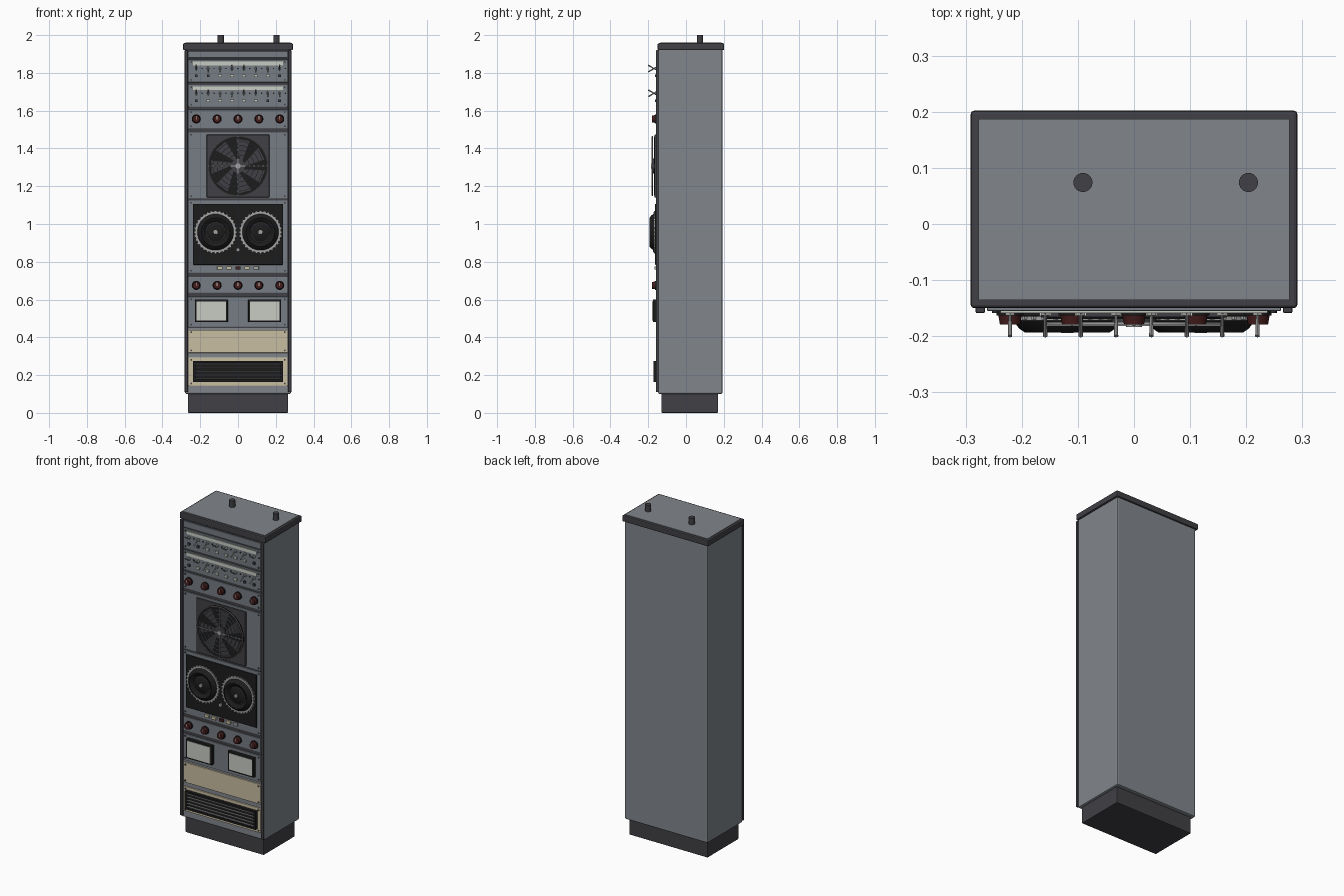
import bpy, bmesh, math
from mathutils import Matrix, Vector

cube = bpy.data.objects.get("Cube")
if cube:
    bpy.data.objects.remove(cube)


def material(name, rgb):
    m = bpy.data.materials.new(name)
    m.use_nodes = True
    m.diffuse_color = (*rgb, 1)
    m.node_tree.nodes["Principled BSDF"].inputs["Base Color"].default_value = (*rgb, 1)
    return m


GREY = material("cabinet grey", (.22, .24, .26))
PANEL = material("panel blue grey", (.18, .205, .23))
DARK = material("charcoal", (.052, .05, .058))
BLACK = material("black", (.012, .012, .012))
BEIGE = material("beige", (.58, .51, .36))
WHITE = material("off white", (.58, .6, .55))
RED = material("dark red", (.06, .012, .012))
METAL = material("metal", (.36, .37, .36))
FRONT = -0.155  # face of the equipment panels


def finish(name, bm, mat, bevel=0):
    bmesh.ops.recalc_face_normals(bm, faces=bm.faces)
    mesh = bpy.data.meshes.new(name)
    bm.to_mesh(mesh)
    bm.free()
    mesh.materials.append(mat)
    ob = bpy.data.objects.new(name, mesh)
    bpy.context.collection.objects.link(ob)
    if bevel:
        mod = ob.modifiers.new("edge", "BEVEL")
        mod.width, mod.segments = bevel, 2
    return ob


def box(name, mat, x, y, z, bevel=0):
    """Box from (low, high) ranges."""
    bm = bmesh.new()
    size = [r[1] - r[0] for r in (x, y, z)]
    mid = [(r[0] + r[1]) / 2 for r in (x, y, z)]
    bmesh.ops.create_cube(bm, size=1, matrix=Matrix.Translation(mid) @ Matrix.Diagonal((*size, 1)))
    return finish(name, bm, mat, bevel)


def plate(name, mat, cx, cz, w, h, out, back=FRONT, bevel=0):
    """Front-facing plate that stands out to y = out."""
    return box(name, mat, (cx - w / 2, cx + w / 2), (out, back), (cz - h / 2, cz + h / 2), bevel)


def rod(name, mat, a, b, r, r2=None, sides=16):
    a, b = Vector(a), Vector(b)
    bm = bmesh.new()
    turn = (b - a).to_track_quat("Z", "Y").to_matrix().to_4x4()
    bmesh.ops.create_cone(bm, cap_ends=True, segments=sides, radius1=r, radius2=r if r2 is None else r2,
                          depth=(b - a).length, matrix=Matrix.Translation((a + b) / 2) @ turn)
    return smooth(finish(name, bm, mat))


def smooth(ob):
    bpy.ops.object.select_all(action="DESELECT")
    ob.select_set(True)
    bpy.context.view_layer.objects.active = ob
    bpy.ops.object.shade_smooth_by_angle(angle=math.radians(35))
    return ob


def lathe(name, mat, cx, cz, profile, closed=False, steps=40):
    """Turn (radius, y) points about a front-to-back axis."""
    bm = bmesh.new()
    vs = [bm.verts.new((cx + r, y, cz)) for r, y in profile]
    pairs = list(zip(vs, vs[1:])) + ([(vs[-1], vs[0])] if closed else [])
    es = [bm.edges.new(p) for p in pairs]
    bmesh.ops.spin(bm, geom=vs + es, cent=(cx, 0, cz), axis=(0, 1, 0), angle=math.tau, steps=steps)
    bmesh.ops.remove_doubles(bm, verts=bm.verts, dist=1e-5)
    return smooth(finish(name, bm, mat))


def ring(name, mat, cx, cz, r_in, r_out, y0, y1):
    return lathe(name, mat, cx, cz, [(r_in, y0), (r_out, y0), (r_out, y1), (r_in, y1)], True)


def screws(name, cx, cz, w, h):
    for sx in (-1, 1):
        for sz in (-1, 1):
            x, z = cx + sx * w / 2, cz + sz * h / 2
            rod(name + "_screw", DARK, (x, FRONT, z), (x, FRONT - .004, z), .005, sides=8)


# Cabinet shell
box("plinth", DARK, (-.265, .265), (-.13, .17), (0, .105), .004)
box("cabinet_body", GREY, (-.28, .28), (-.147, .193), (.1, 1.93), .008)
box("top_cap", DARK, (-.291, .291), (-.15, .202), (1.92, 1.957), .006)
box("top_panel", GREY, (-.277, .277), (-.135, .187), (1.95, 1.96))
for x in (-.091, .204):
    rod("top_peg", DARK, (x, .074, 1.95), (x, .074, 2), .017, sides=24)
for s in (-1, 1):
    plate("side_trim", DARK, s * .274, 1.015, .017, 1.81, -.159, -.145, .003)

# Rack panels: name, low z, high z, colour
for name, lo, hi, mat in (
        ("blank_panel", 1.88, 1.915, PANEL), ("upper_switch_panel", 1.75, 1.87, PANEL),
        ("lower_switch_panel", 1.62, 1.737, PANEL), ("upper_knob_panel", 1.505, 1.605, PANEL),
        ("fan_panel", 1.135, 1.485, PANEL), ("reel_panel", .74, 1.125, PANEL),
        ("lower_knob_panel", .635, .72, PANEL), ("meter_panel", .455, .615, PANEL),
        ("plain_panel", .318, .44, BEIGE), ("vent_panel", .143, .293, BEIGE)):
    plate(name, mat, 0, (lo + hi) / 2, .524, hi - lo, FRONT, -.14, .002)
    if hi - lo > .1:
        screws(name, 0, (lo + hi) / 2, .496, hi - lo - .025)
box("panel_recess", DARK, (-.266, .266), (-.149, -.14), (.45, 1.92))

# Switch rows with label strips, toggles and lamps
for row, top in enumerate((1.85, 1.719)):
    plate("label_strip", WHITE, 0, top, .476, .02, FRONT - .004)
    for i in range(8):
        x, z = -.221 + i * .063, top - .027
        rod("toggle_nut", METAL, (x, FRONT, z), (x, FRONT - .008, z), .009, sides=6)
        tilt = .018 if (i * 3 + row) % 4 < 2 else -.018
        rod("toggle_lever", METAL, (x, FRONT, z - tilt / 2), (x, -.2, z + tilt), .0025, .004, 8)
        if 2 <= i + row <= 6:
            plate("lamp", WHITE, x, top - .066, .02, .014, FRONT - .009)
        else:
            plate("push_button", DARK, x, top - .066, .014, .014, FRONT - .009)
        rod("indicator", BLACK, (x + .031, FRONT, z), (x + .031, FRONT - .004, z), .004, sides=8)

# Knob rows
for z in (1.556, .675):
    for i in range(5):
        x = (i - 2) * .1105
        rod("knob_skirt", BLACK, (x, FRONT, z), (x, FRONT - .008, z), .024, sides=24)
        rod("knob", RED, (x, FRONT, z), (x, -.179, z), .022, .018, 24)
        plate("knob_pointer", WHITE, x, z + .007, .004, .018, -.181)

# Fan with blades and wire guard
FZ = 1.307
plate("fan_frame", DARK, 0, FZ, .332, .332, -.167, bevel=.003)
rod("fan_opening", BLACK, (0, FRONT, FZ), (0, -.169, FZ), .157, sides=48)
for i in range(7):
    bm = bmesh.new()
    outline = [(.04, 0), (.145, 14), (.145, 42), (.04, 26)]
    vs = []
    for r, deg in outline:
        a = math.radians(deg) + i * math.tau / 7
        vs.append(bm.verts.new((r * math.cos(a), -.171, FZ + r * math.sin(a))))
    face = bm.faces.new(vs)
    bmesh.ops.solidify(bm, geom=[face], thickness=.002)
    finish("fan_blade", bm, DARK)
for r in (.06, .085, .11, .133, .156):
    ring("guard_ring", METAL if r > .15 else PANEL, 0, FZ, r - .0018, r + .0018, -.175, -.179)
rod("fan_hub", DARK, (0, FRONT, FZ), (0, -.177, FZ), .04, sides=32)
rod("guard_centre", METAL, (0, FRONT, FZ), (0, -.184, FZ), .014, sides=20)
plate("guard_bar_across", METAL, 0, FZ, .31, .005, -.182, -.178)
plate("guard_bar_upright", METAL, 0, FZ, .005, .31, -.182, -.178)

# Twin reels on a black deck
plate("reel_deck", BLACK, 0, .945, .478, .322, -.165, bevel=.003)
for s in (-1, 1):
    x, z = s * .119, .957
    ring("reel_rim", METAL, x, z, .096, .107, -.16, -.172)
    for i in range(32):
        a = i * math.tau / 32
        px, pz = x + .108 * math.cos(a), z + .108 * math.sin(a)
        rod("rim_stud", METAL, (px, -.16, pz), (px, -.17, pz), .005, sides=6)
    lathe("reel", BLACK, x, z, [(.096, -.16), (.096, -.172), (.086, -.186), (.076, -.193),
                                (.066, -.189), (.052, -.176), (.04, -.184), (0, -.188)])
    ring("reel_groove", DARK, x, z, .05, .054, -.174, -.18)
    rod("reel_spindle", METAL, (x, -.16, z), (x, -.194, z), .014, .011, 20)
rod("deck_latch", METAL, (0, -.16, .863), (0, -.174, .863), .01, sides=12)
for i, mat in enumerate((BEIGE, BEIGE, RED, BEIGE, METAL)):
    plate("deck_button", mat, (i - 2) * .048, .767, .028, .018, -.167, bevel=.002)

# Twin meters
for s in (-1, 1):
    plate("meter_frame", BLACK, s * .141, .54, .175, .12, -.176, bevel=.003)
    plate("meter_face", WHITE, s * .141, .54, .155, .1, -.179)

# Slatted vent
plate("vent_back", BLACK, 0, .22, .478, .112, -.163)
for s in (-1, 1):
    plate("vent_rail", BLACK, 0, .22 + s * .05, .478, .012, -.173)
    plate("vent_post", BLACK, s * .232, .22, .014, .112, -.173)
for i in range(5):
    plate("vent_slat", METAL, 0, .182 + i * .019, .45, .0045, -.171)
